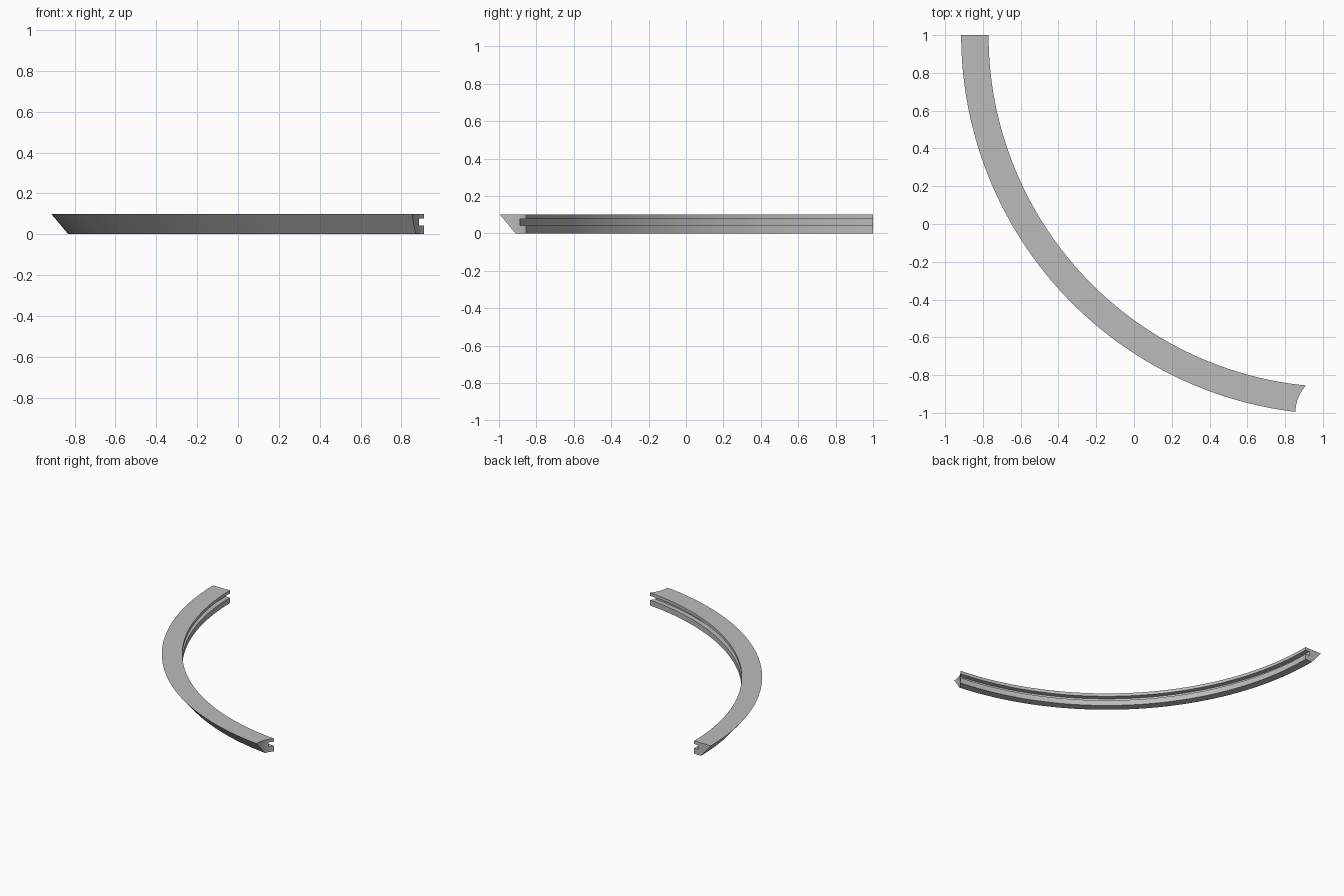
import bpy, bmesh, math
from mathutils import Vector, Matrix

cube = bpy.data.objects.get("Cube")
if cube:
    bpy.data.objects.remove(cube, do_unlink=True)

CENTRE = Vector((1.094, 1.0, 0.0))
START, END, STEPS = math.radians(180), math.radians(266.9), 72
HEIGHT = 0.1
INNER, OUTER, FOOT, GROOVE = 1.864, 2.009, 1.925, 1.9

# Cross-section (radius, height): sloping outer wall, slot along the inner wall
profile = [(FOOT, 0), (OUTER, HEIGHT), (INNER, HEIGHT), (INNER, 0.076),
           (GROOVE, 0.076), (GROOVE, 0.043), (INNER, 0.043), (INNER, 0)]

grey = bpy.data.materials.new("plain grey")
grey.use_nodes = True
grey.diffuse_color = (0.5, 0.5, 0.5, 1)
grey.node_tree.nodes["Principled BSDF"].inputs["Base Color"].default_value = (0.5, 0.5, 0.5, 1)


def add_object(name, bm):
    bmesh.ops.recalc_face_normals(bm, faces=bm.faces)
    mesh = bpy.data.meshes.new(name)
    bm.to_mesh(mesh)
    bm.free()
    mesh.materials.append(grey)
    obj = bpy.data.objects.new(name, mesh)
    bpy.context.collection.objects.link(obj)
    return obj


# Curved rail: the profile swept along the arc
bm = bmesh.new()
rings = []
for i in range(STEPS + 1):
    a = START + (END - START) * i / STEPS
    out = Vector((math.cos(a), math.sin(a), 0))
    rings.append([bm.verts.new(CENTRE + out * r + Vector((0, 0, z))) for r, z in profile])
n = len(profile)
for a, b in zip(rings, rings[1:]):
    for j in range(n):
        k = (j + 1) % n
        bm.faces.new((a[j], a[k], b[k], b[j]))
bm.faces.new(rings[0])
bm.faces.new(rings[-1])
rail = add_object("curved_rail", bm)

# Round cutter for the hollowed end
bm = bmesh.new()
bmesh.ops.create_cone(bm, cap_ends=True, segments=96, radius1=0.21, radius2=0.21,
                      depth=0.5, matrix=Matrix.Translation((1.065, -0.997, 0.05)))
cutter = add_object("end_cutter", bm)
cutter.hide_render = True

bpy.ops.object.select_all(action="DESELECT")
rail.select_set(True)
bpy.context.view_layer.objects.active = rail
cut = rail.modifiers.new("hollow end", "BOOLEAN")
cut.operation, cut.solver, cut.object = "DIFFERENCE", "EXACT", cutter
bpy.ops.object.modifier_apply(modifier=cut.name)
bpy.data.objects.remove(cutter, do_unlink=True)
bpy.ops.object.shade_smooth_by_angle(angle=math.radians(30))
